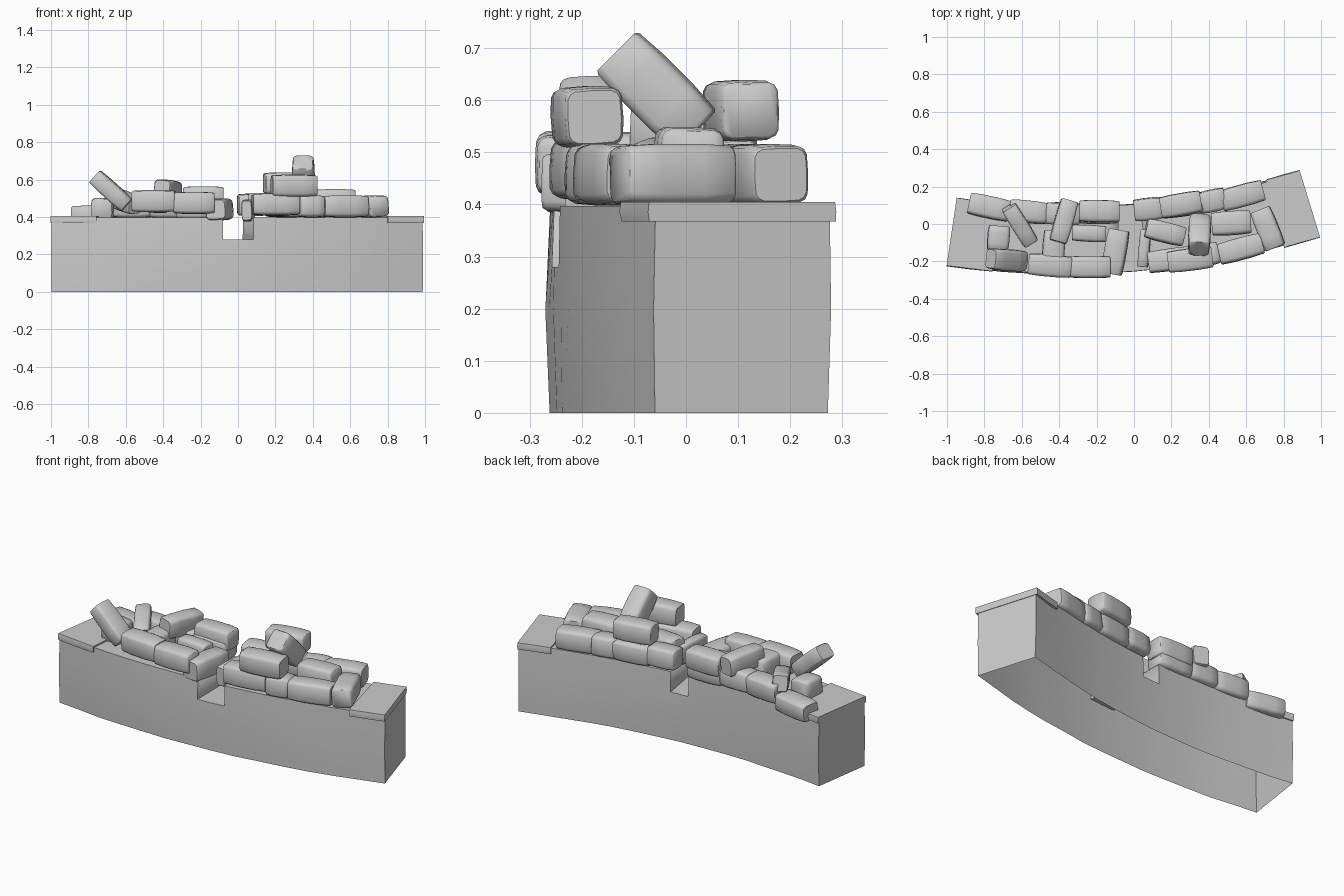
import bpy, bmesh, math, random
from mathutils import Matrix, Vector, Euler

random.seed(4)
old = bpy.data.objects.get("Cube")
if old:
    bpy.data.objects.remove(old)

grey = bpy.data.materials.new("stone_grey")
grey.use_nodes = True
grey.diffuse_color = (0.6, 0.6, 0.6, 1)
grey.node_tree.nodes["Principled BSDF"].inputs["Base Color"].default_value = (0.6, 0.6, 0.6, 1)


def finish(name, bm, angle=40):
    bmesh.ops.recalc_face_normals(bm, faces=bm.faces)
    mesh = bpy.data.meshes.new(name)
    bm.to_mesh(mesh)
    bm.free()
    ob = bpy.data.objects.new(name, mesh)
    bpy.context.collection.objects.link(ob)
    mesh.materials.append(grey)
    bpy.ops.object.select_all(action="DESELECT")
    ob.select_set(True)
    bpy.context.view_layer.objects.active = ob
    bpy.ops.object.shade_smooth_by_angle(angle=math.radians(angle))
    return ob


def on_curve(x, side):
    """Point on the bent wall, side being the distance behind its centre line."""
    slope = 0.236 * (x + 0.35)
    normal = Vector((-slope, 1)).normalized()
    return Vector((x, -0.088 + 0.118 * (x + 0.35) ** 2)) + normal * side


def loft(bm, rings):
    loops = [[bm.verts.new(p) for p in ring] for ring in rings]
    n = len(loops[0])
    for a, b in zip(loops, loops[1:]):
        for i in range(n):
            j = (i + 1) % n
            bm.faces.new((a[i], a[j], b[j], b[i]))
    bm.faces.new(loops[0][::-1])
    bm.faces.new(loops[-1])


def curved_block(name, x0, x1, half, z0, z1, count, bulge):
    bm = bmesh.new()
    rings = []
    for k in range(count + 1):
        x = x0 + (x1 - x0) * k / count
        section = [(-half, z0), (-half - bulge, (z0 + z1) / 2), (-half, z1),
                   (half, z1), (half + bulge, (z0 + z1) / 2), (half, z0)]
        ring = []
        for s, z in section:
            p = on_curve(x, s + random.uniform(-1, 1) * bulge * 0.5)
            ring.append((p.x, p.y, z))
        rings.append(ring)
    loft(bm, rings)
    return finish(name, bm)


# Notch that narrows towards the back
bm = bmesh.new()
loft(bm, [[(x0, y, 0.28), (x1, y, 0.28), (x1, y, 0.6), (x0, y, 0.6)]
          for y, x0, x1 in ((-0.35, -0.08, 0.1), (0.2, -0.085, 0.01))])
cutter = finish("notch_cutter", bm)

# Curved wall with the notch cut through its crest
wall = curved_block("wall_base", -0.972, 0.937, 0.174, 0, 0.397, 14, 0.006)
cut = wall.modifiers.new("notch", "BOOLEAN")
cut.object = cutter
cut.solver = "EXACT"
bpy.ops.object.modifier_move_to_index(modifier="notch", index=0)
bpy.ops.object.modifier_apply(modifier="notch")
bpy.data.objects.remove(cutter)

# The wall is an open shell underneath
bm = bmesh.new()
bm.from_mesh(wall.data)
under = [f for f in bm.faces if f.calc_center_median().z < 0.01]
bmesh.ops.delete(bm, geom=under, context="FACES")
bm.to_mesh(wall.data)
bm.free()

# Flat capping slabs at both ends
curved_block("right_cap_slab", -0.975, -0.74, 0.182, 0.367, 0.405, 2, 0.003)
curved_block("left_cap_slab", 0.755, 0.94, 0.186, 0.367, 0.405, 2, 0.003)


def bag(name, x, y, z, length, yaw=0, pitch=0, width=0.12, height=0.118):
    """Plump rounded block; yaw turns it, pitch lowers its far end."""
    turn = Matrix.LocRotScale(
        Vector((x, y, z)),
        Euler((math.radians(random.uniform(-4, 4)), math.radians(pitch), math.radians(yaw))),
        Vector((length, width / 2, height / 2)))
    rings = []
    for t, s in ((-0.5, 0.86), (-0.47, 0.94), (-0.2, 1), (0.2, 1), (0.47, 0.94), (0.5, 0.86)):
        ring = []
        for k in range(16):
            a = math.tau * k / 16
            c, d = math.cos(a), math.sin(a)
            ring.append(turn @ Vector((t, s * math.copysign(abs(c) ** 0.4, c),
                                       s * math.copysign(abs(d) ** 0.4, d))))
        rings.append(ring)
    bm = bmesh.new()
    loft(bm, rings)
    finish(name, bm, 50)


def row(name, bags):
    for i, b in enumerate(bags):
        bag(f"{name}_{i + 1}", *b)


# Front row, lower course
row("front_bag", [
    (-0.45, -0.222, 0.485, 0.23, -5),
    (-0.235, -0.23, 0.475, 0.22, 0),
    (-0.1, -0.15, 0.44, 0.24, 80),
    (0.055, -0.13, 0.435, 0.2, 85, 0, 0.06),
    (0.2, -0.19, 0.467, 0.25, 8),
    (0.39, -0.165, 0.457, 0.13, 12),
    (0.57, -0.133, 0.457, 0.24, 15),
    (0.715, -0.025, 0.457, 0.22, -68)])

# Back row, lower course
row("back_bag", [
    (-0.775, 0.09, 0.408, 0.22, -12, 0, 0.12, 0.105),
    (-0.565, 0.065, 0.452, 0.2, -6),
    (-0.38, 0.055, 0.455, 0.18, -2),
    (-0.19, 0.06, 0.45, 0.21, 0),
    (0.08, 0.08, 0.465, 0.16, 6),
    (0.26, 0.1, 0.457, 0.22, 8),
    (0.42, 0.125, 0.457, 0.14, 12),
    (0.58, 0.152, 0.457, 0.23, 15)])

# Filling bags between the rows
row("middle_bag", [
    (-0.725, -0.075, 0.442, 0.13, 85),
    (-0.43, -0.13, 0.48, 0.19, 86),
    (-0.24, -0.05, 0.45, 0.18, -3, 0, 0.09),
    (0.165, -0.045, 0.465, 0.21, -14, 5, 0.11),
    (0.52, 0.005, 0.49, 0.21, 4, 0, 0.13)])

# Loose bags thrown on top
row("top_bag", [
    (-0.68, -0.192, 0.54, 0.23, -4, 42, 0.115, 0.092),
    (-0.61, -0.005, 0.485, 0.23, -58, 12, 0.09, 0.1),
    (-0.375, 0.015, 0.54, 0.23, 74, 3, 0.1, 0.115),
    (-0.185, 0.068, 0.505, 0.215, -1),
    (0.25, 0.105, 0.58, 0.22, 10),
    (0.3, -0.19, 0.568, 0.24, 7),
    (0.35, -0.057, 0.617, 0.215, 88, 45, 0.12, 0.12)])
